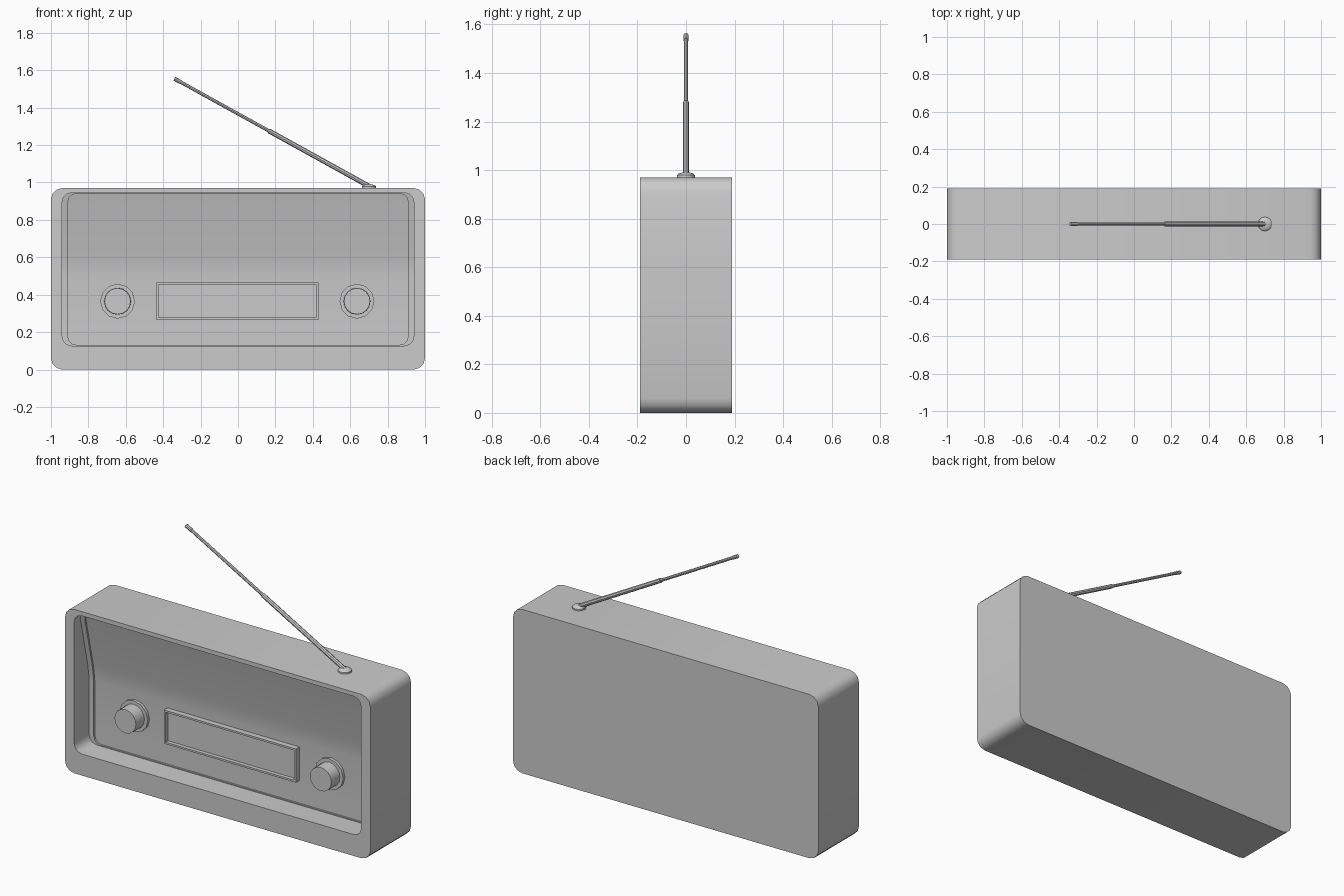
import bpy, bmesh, math
from mathutils import Vector, Matrix

if "Cube" in bpy.data.objects:
    bpy.data.objects.remove(bpy.data.objects["Cube"])

CX = -0.004                      # slight offset of the front controls
BENDS = (0.5, 0.55, 0.6)         # heights where the fascia bends


def finish(bm, name, angle=35):
    bmesh.ops.recalc_face_normals(bm, faces=bm.faces)
    me = bpy.data.meshes.new(name)
    bm.to_mesh(me)
    bm.free()
    ob = bpy.data.objects.new(name, me)
    bpy.context.collection.objects.link(ob)
    bpy.ops.object.select_all(action='DESELECT')
    ob.select_set(True)
    bpy.context.view_layer.objects.active = ob
    bpy.ops.object.shade_smooth_by_angle(angle=math.radians(angle))
    return ob


def rounded_loop(hx, z0, z1, r, depth):
    """Rounded rectangle in XZ, symmetric in x; y comes from depth(z)."""
    half = []
    for cz, start in ((z0 + r, -90), (z1 - r, 0)):
        for k in range(4):
            a = math.radians(start + 30 * k)
            half.append((hx - r + r * math.cos(a), cz + r * math.sin(a)))
        if start == -90:
            half += [(hx, z) for z in BENDS]
    pts = half + [(-x, z) for x, z in reversed(half)]
    return [Vector((x, depth(z), z)) for x, z in pts]


def fascia(offset):
    # vertical below, leaning forward towards the top
    def depth(z):
        lean = 0.0 if z <= 0.5 else (0.006 if z <= 0.551 else 0.235 * (z - 0.55) + 0.002)
        return offset - lean
    return depth


def lathe(name, profile, matrix, sides):
    """Revolve (radius, height) points around local z."""
    bm = bmesh.new()
    rings = [[bm.verts.new((r * math.cos(2 * math.pi * i / sides),
                            r * math.sin(2 * math.pi * i / sides), h))
              for i in range(sides)] for r, h in profile]
    for a, b in zip(rings, rings[1:]):
        for i in range(sides):
            j = (i + 1) % sides
            bm.faces.new((a[i], a[j], b[j], b[i]))
    bm.faces.new(rings[0])
    bm.faces.new(rings[-1])
    bm.transform(matrix)
    return finish(bm, name)


# case: outer shell, opening, recess walls and bent fascia
bm = bmesh.new()
loops = [
    rounded_loop(1.0, 0, 0.97, 0.06, lambda z: 0.19),
    rounded_loop(1.0, 0, 0.97, 0.06, lambda z: -0.19),
    rounded_loop(0.94, 0.127, 0.945, 0.05, lambda z: -0.19),
    rounded_loop(0.94, 0.127, 0.945, 0.05, fascia(-0.05)),
    rounded_loop(0.91, 0.132, 0.94, 0.045, fascia(-0.05)),
    rounded_loop(0.91, 0.132, 0.94, 0.045, fascia(-0.04)),
]
loops = [[bm.verts.new(p) for p in lp] for lp in loops]
n = len(loops[0])
for a, b in zip(loops, loops[1:]):
    for i in range(n):
        j = (i + 1) % n
        bm.faces.new((a[i], a[j], b[j], b[i]))
bm.faces.new(loops[0])
p = loops[-1]
for i in range(n // 2 - 1):
    bm.faces.new((p[i], p[i + 1], p[n - 2 - i], p[n - 1 - i]))
finish(bm, "radio_case")

# dial window: raised frame with a sunken face
bm = bmesh.new()
x0, x1, z0, z1 = -0.435, 0.43, 0.266, 0.465
rects = []
for inset, y in ((0, -0.035), (0, -0.073), (0.011, -0.073), (0.011, -0.05)):
    rects.append([bm.verts.new((x, y, z)) for x, z in (
        (x0 + inset, z0 + inset), (x1 - inset, z0 + inset),
        (x1 - inset, z1 - inset), (x0 + inset, z1 - inset))])
for a, b in zip(rects, rects[1:]):
    for i in range(4):
        j = (i + 1) % 4
        bm.faces.new((a[i], a[j], b[j], b[i]))
bm.faces.new(rects[0])
bm.faces.new(rects[-1])
finish(bm, "dial_window")

# tuning and volume knobs with their collars
for side, label in ((-1, "left"), (1, "right")):
    m = Matrix.Translation((0.64 * side + CX, -0.035, 0.365)) @ Matrix.Rotation(math.pi / 2, 4, 'X')
    lathe(label + "_knob_collar", [(0.093, 0), (0.093, 0.022)], m, 12)
    lathe(label + "_knob", [(0.072, 0.015), (0.07, 0.1)], m, 16)

# antenna socket
lathe("antenna_socket", [(0.038, 0), (0.038, 0.012), (0.03, 0.019), (0.015, 0.023)],
      Matrix.Translation((0.70, 0, 0.967)), 12)

# telescopic antenna: thick lower, thin upper, small tip
start, end = Vector((0.71, 0, 0.975)), Vector((-0.34, 0, 1.555))
d = end - start
L = d.length
m = Matrix.Translation(start) @ d.to_track_quat('Z', 'Y').to_matrix().to_4x4()
lathe("antenna_rod", [(0.013, 0), (0.013, L * 0.52), (0.009, L * 0.52), (0.009, L * 0.965),
                      (0.011, L * 0.965), (0.011, L)], m, 8)
